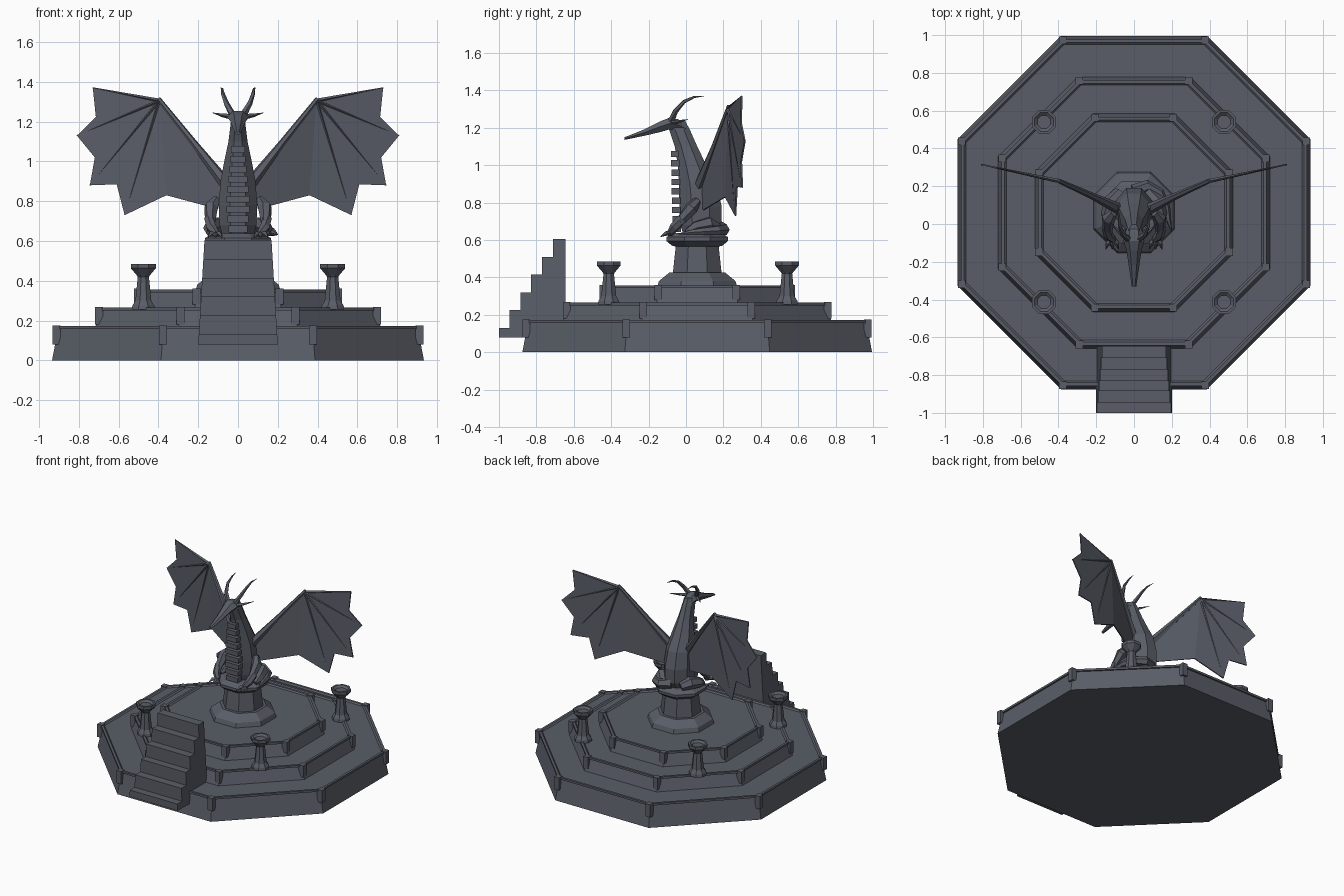
import bpy, bmesh, math
from mathutils import Vector

stone = bpy.data.materials.new("slate_stone")
stone.diffuse_color = (0.1, 0.11, 0.135, 1)
CY = 0.06  # centre of the octagonal plinth in y


def finish(name, bm):
    bmesh.ops.recalc_face_normals(bm, faces=bm.faces)
    me = bpy.data.meshes.new(name)
    bm.to_mesh(me)
    bm.free()
    me.materials.append(stone)
    ob = bpy.data.objects.new(name, me)
    bpy.context.collection.objects.link(ob)
    return ob


def loft(name, rings):
    """Skin a list of equal point rings and cap both ends."""
    bm = bmesh.new()
    vs = [[bm.verts.new(p) for p in r] for r in rings]
    n = len(vs[0])
    for a, b in zip(vs, vs[1:]):
        for i in range(n):
            j = (i + 1) % n
            bm.faces.new((a[i], a[j], b[j], b[i]))
    bm.faces.new(vs[0])
    bm.faces.new(vs[-1])
    return finish(name, bm)


def octagon(name, profile, x=0, y=CY):
    """Eight-sided turned part from (apothem, z) pairs."""
    k = 1 / math.cos(math.pi / 8)
    ang = [math.pi / 8 + i * math.pi / 4 for i in range(8)]
    return loft(name, [[(x + r * k * math.cos(a), y + r * k * math.sin(a), z)
                        for a in ang] for r, z in profile])


def tube(name, pts, radii, sides=6):
    """Tapered faceted tube along a path."""
    pts = [Vector(p) for p in pts]
    rings = []
    for i, p in enumerate(pts):
        d = pts[min(i + 1, len(pts) - 1)] - pts[max(i - 1, 0)]
        q = d.to_track_quat('Z', 'Y')
        rings.append([p + q @ Vector((radii[i] * math.cos(2 * math.pi * s / sides),
                                      radii[i] * math.sin(2 * math.pi * s / sides), 0))
                      for s in range(sides)])
    return loft(name, rings)


def box(name, c, s, turn=0):
    hx, hy, hz = (v / 2 for v in s)
    ca, sa = math.cos(turn), math.sin(turn)
    base = [(-hx, -hy), (hx, -hy), (hx, hy), (-hx, hy)]
    return loft(name, [[(c[0] + x * ca - y * sa, c[1] + x * sa + y * ca, c[2] + z)
                        for x, y in base] for z in (-hz, hz)])


# Three stepped tiers with raised rims and corner posts
for t, (a, z0, z1, ph) in enumerate([(0.935, 0, 0.175, 0.095),
                                     (0.72, 0.16, 0.268, 0.088),
                                     (0.525, 0.255, 0.36, 0.08)]):
    octagon(f"tier_{t + 1}", [(a, z0), (a - 0.03, z1 - 0.018), (a - 0.018, z1 - 0.018),
                              (a - 0.018, z1 - 0.003), (a - 0.035, z1 - 0.003),
                              (a - 0.045, z1 - 0.012)])
    r = (a - 0.022) / math.cos(math.pi / 8)
    for i in range(8):
        g = math.pi / 8 + i * math.pi / 4
        box(f"tier_{t + 1}_post", (r * math.cos(g), CY + r * math.sin(g), z1 - ph / 2),
            (0.04, 0.04, ph))

# Staircase, narrowing as it rises
prof = [(-0.645, 0.08), (-1.0, 0.08)]
ys = [-1.0, -0.945, -0.885, -0.83, -0.77, -0.71, -0.645]
for i in range(6):
    z = 0.13 + i * 0.095
    prof += [(ys[i], z), (ys[i + 1], z)]
loft("staircase", [[(s * (0.2 - (z - 0.08) * 0.06), y, z) for y, z in prof] for s in (-1, 1)])

# Pedestal under the statue
octagon("pedestal", [(0.215, 0.345), (0.205, 0.38), (0.15, 0.425), (0.13, 0.425),
                     (0.115, 0.565), (0.135, 0.57), (0.165, 0.595), (0.165, 0.615),
                     (0.13, 0.638)])

# Four braziers on the middle tier
for sx in (-1, 1):
    for y in (0.54, -0.413):
        octagon("brazier", [(0.058, 0.255), (0.055, 0.275), (0.04, 0.3), (0.028, 0.42),
                            (0.035, 0.43), (0.063, 0.463), (0.063, 0.485), (0.05, 0.485),
                            (0.035, 0.472)], sx * 0.476, y)

# Body and neck: z, front y, back y, half width
body = [(0.625, -0.02, 0.17, 0.085), (0.68, -0.04, 0.2, 0.1), (0.78, -0.045, 0.2, 0.105),
        (0.9, -0.045, 0.17, 0.095), (1.0, -0.05, 0.115, 0.075), (1.1, -0.065, 0.065, 0.052),
        (1.19, -0.095, 0.025, 0.04), (1.235, -0.095, 0.0, 0.03)]
loft("body", [[(w * math.cos(a), (f + b) / 2 + (b - f) / 2 * math.sin(a), z)
               for a in [math.pi / 8 + k * math.pi / 4 for k in range(8)]]
              for z, f, b, w in body])

# Belly plates
for i in range(9):
    z = 0.66 + i * 0.05
    w = 0.118 - 0.05 * abs(i - 2.5) / 5.5
    box("belly_plate", (0, -0.05 - 0.001 * i, z), (w, 0.045, 0.034))

# Head: y, z, half width, half height
head = [(-0.33, 1.142, 0.012, 0.008), (-0.22, 1.175, 0.028, 0.02), (-0.14, 1.205, 0.04, 0.033),
        (-0.09, 1.222, 0.055, 0.036), (-0.04, 1.215, 0.045, 0.035), (0.0, 1.195, 0.028, 0.025)]
loft("head", [[(w * math.cos(a), y, z + h * math.sin(a))
               for a in [k * math.pi / 3 for k in range(6)]] for y, z, w, h in head])

# Wing layout: wrist, then tips and scallops from outside to inside, as (x, z)
wrist = (0.395, 1.305)
edge = [(0.73, 1.37), (0.715, 1.225), (0.81, 1.13), (0.72, 1.02), (0.745, 0.88),
        (0.61, 0.885), (0.57, 0.73), (0.36, 0.83), (0.1, 0.76), (0.07, 0.92)]


def wing_y(x):
    if x < 0.4:
        return 0.085 + (x - 0.08) * 0.45
    return 0.229 + (x - 0.4) * 0.21


def wp(s, p, dy=0):
    return Vector((s * p[0], wing_y(p[0]) + dy, p[1]))


for s in (-1, 1):
    # Wing membrane, a thin fan around the wrist
    bm = bmesh.new()
    layers = []
    for dy in (-0.004, 0.004):
        c = bm.verts.new(wp(s, wrist, dy))
        vs = [bm.verts.new(wp(s, p, dy)) for p in edge]
        for a, b in zip(vs, vs[1:]):
            bm.faces.new((c, a, b))
        layers.append([c] + vs)
    f, b = layers
    for i in range(len(f)):
        j = (i + 1) % len(f)
        bm.faces.new((f[i], f[j], b[j], b[i]))
    finish("wing_membrane", bm)

    # Wing arm and finger bones
    tube("wing_arm", [(s * 0.06, 0.07, 0.885), wp(s, (0.22, 1.09)), wp(s, (0.4, 1.315))],
         [0.032, 0.018, 0.012])
    for tip in edge[0:7:2]:
        tube("wing_finger", [wp(s, wrist), wp(s, tip)], [0.011, 0.003], 4)

    # Horns and cheek spikes
    tube("horn", [(s * 0.028, -0.08, 1.235), (s * 0.058, -0.055, 1.29),
                  (s * 0.076, -0.01, 1.34), (s * 0.08, 0.045, 1.365), (s * 0.088, 0.1, 1.37)],
         [0.018, 0.014, 0.01, 0.006, 0.001], 5)
    tube("cheek_spike", [(s * 0.035, -0.08, 1.225), (s * 0.08, -0.04, 1.232),
                         (s * 0.128, 0.01, 1.245)], [0.014, 0.009, 0.001], 4)

    # Forelimbs with clawed feet
    tube("upper_foreleg", [(s * 0.105, 0.06, 0.81), (s * 0.135, 0.03, 0.77),
                           (s * 0.14, -0.035, 0.695)], [0.022, 0.036, 0.026])
    tube("lower_foreleg", [(s * 0.145, -0.02, 0.715), (s * 0.135, -0.06, 0.67),
                           (s * 0.11, -0.085, 0.635)], [0.026, 0.027, 0.018])
    for k in (-1, 0, 1):
        tube("front_claw", [(s * 0.11, -0.08, 0.635), (s * 0.115 + k * 0.025, -0.105, 0.635),
                            (s * 0.115 + k * 0.035, -0.135, 0.618)], [0.014, 0.012, 0.002], 4)

    # Folded hind legs
    tube("haunch", [(s * 0.075, 0.17, 0.66), (s * 0.115, 0.12, 0.68), (s * 0.14, 0.05, 0.665),
                    (s * 0.145, 0.0, 0.64)], [0.03, 0.045, 0.036, 0.016])

# Tail curled round one side
tube("tail", [(0, 0.17, 0.665), (0.07, 0.2, 0.655), (0.135, 0.165, 0.65), (0.17, 0.09, 0.645),
              (0.182, 0.02, 0.64), (0.2, -0.04, 0.632)], [0.04, 0.034, 0.028, 0.022, 0.015, 0.002])
